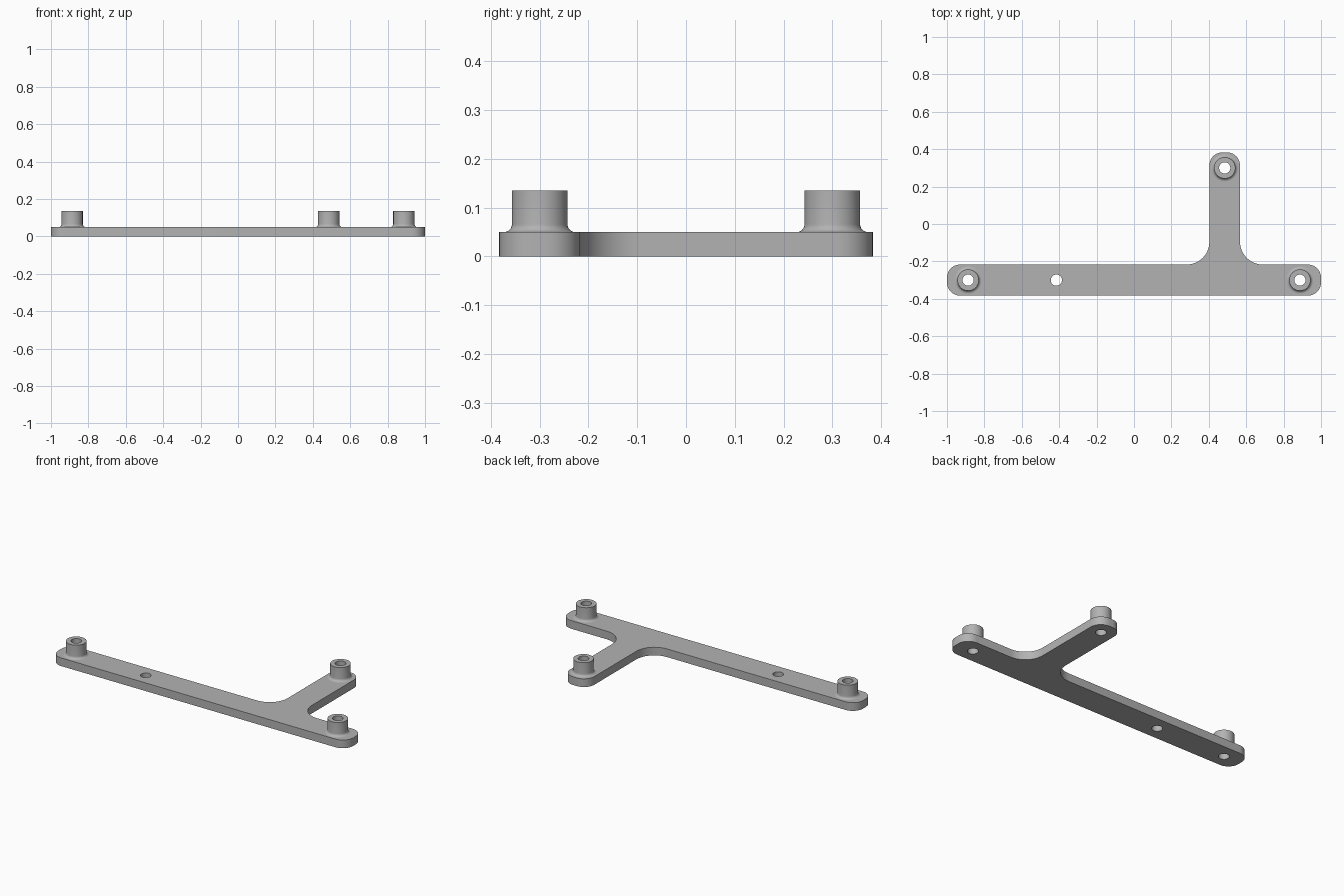
import bpy, bmesh, math
from mathutils import Vector

cube = bpy.data.objects.get("Cube")
if cube:
    bpy.data.objects.remove(cube, do_unlink=True)

THICK, TOP = 0.05, 0.135
HOLE_R, BOSS_R, FILLET = 0.03, 0.057, 0.016
BOSSES = {"left_boss": (0.887, -0.3), "right_boss": (-0.887, -0.3), "rear_boss": (0.485, 0.3)}
PLAIN_HOLE = (-0.415, -0.3)
SEGMENTS = 48

grey = bpy.data.materials.new("plain grey")
grey.use_nodes = True
colour = (0.45, 0.45, 0.45, 1)
grey.diffuse_color = colour
grey.node_tree.nodes["Principled BSDF"].inputs["Base Color"].default_value = colour


def circle(centre, radius):
    return [(centre[0] + radius * math.cos(a), centre[1] + radius * math.sin(a))
            for a in (2 * math.pi * i / SEGMENTS for i in range(SEGMENTS))]


def rounded(corners, steps=12):
    """Round each (x, y, radius) corner of a right-angled outline."""
    points = []
    for i, (x, y, r) in enumerate(corners):
        here = Vector((x, y))
        back = (Vector(corners[i - 1][:2]) - here).normalized() * r
        ahead = (Vector(corners[(i + 1) % len(corners)][:2]) - here).normalized() * r
        for k in range(steps + 1):
            a = math.pi / 2 * k / steps
            points.append(here + back * (1 - math.sin(a)) + ahead * (1 - math.cos(a)))
    return points


def finish(name, bm):
    bmesh.ops.remove_doubles(bm, verts=bm.verts, dist=1e-5)
    bmesh.ops.recalc_face_normals(bm, faces=bm.faces)
    mesh = bpy.data.meshes.new(name)
    bm.to_mesh(mesh)
    bm.free()
    mesh.materials.append(grey)
    obj = bpy.data.objects.new(name, mesh)
    bpy.context.collection.objects.link(obj)
    bpy.ops.object.select_all(action="DESELECT")
    obj.select_set(True)
    bpy.context.view_layer.objects.active = obj
    bpy.ops.object.shade_smooth_by_angle(angle=math.radians(30))
    return obj


# T-shaped plate with four through holes, filled and extruded from its outline
END, NOTCH = 0.07, 0.122
outline = rounded([(-1, -0.383, END), (1, -0.383, END), (1, -0.217, END),
                   (0.567, -0.217, NOTCH), (0.567, 0.383, END), (0.403, 0.383, END),
                   (0.403, -0.217, NOTCH), (-1, -0.217, END)])
curve = bpy.data.curves.new("plate_outline", "CURVE")
curve.dimensions = "2D"
curve.fill_mode = "BOTH"
curve.extrude = THICK / 2
for loop in [outline] + [circle(c, HOLE_R) for c in (*BOSSES.values(), PLAIN_HOLE)]:
    spline = curve.splines.new("POLY")
    spline.points.add(len(loop) - 1)
    spline.use_cyclic_u = True
    for point, (x, y) in zip(spline.points, loop):
        point.co = (x, y, 0, 1)
helper = bpy.data.objects.new("plate_outline", curve)
bpy.context.collection.objects.link(helper)
bpy.context.view_layer.update()
evaluated = helper.evaluated_get(bpy.context.evaluated_depsgraph_get())
bm = bmesh.new()
bm.from_mesh(evaluated.to_mesh())
evaluated.to_mesh_clear()
bpy.data.objects.remove(helper, do_unlink=True)
bmesh.ops.translate(bm, verts=bm.verts, vec=(0, 0, THICK / 2))
finish("plate", bm)

# Hollow bosses with a filleted foot, lathed from a profile
profile = [(HOLE_R, THICK), (HOLE_R, TOP), (BOSS_R, TOP)]
for k in range(7):
    a = math.pi / 2 * k / 6
    profile.append((BOSS_R + FILLET * (1 - math.cos(a)), THICK + FILLET * (1 - math.sin(a))))
for name, centre in BOSSES.items():
    bm = bmesh.new()
    rings = [[bm.verts.new((x, y, z)) for x, y in circle(centre, r)] for r, z in profile]
    for low, high in zip(rings, rings[1:]):
        for i in range(SEGMENTS):
            j = (i + 1) % SEGMENTS
            bm.faces.new((low[i], low[j], high[j], high[i]))
    # Orient the open shell so its rim faces up
    obj = finish(name, bm)
    rim = max(obj.data.polygons, key=lambda p: p.center.z)
    if rim.normal.z < 0:
        obj.data.flip_normals()
